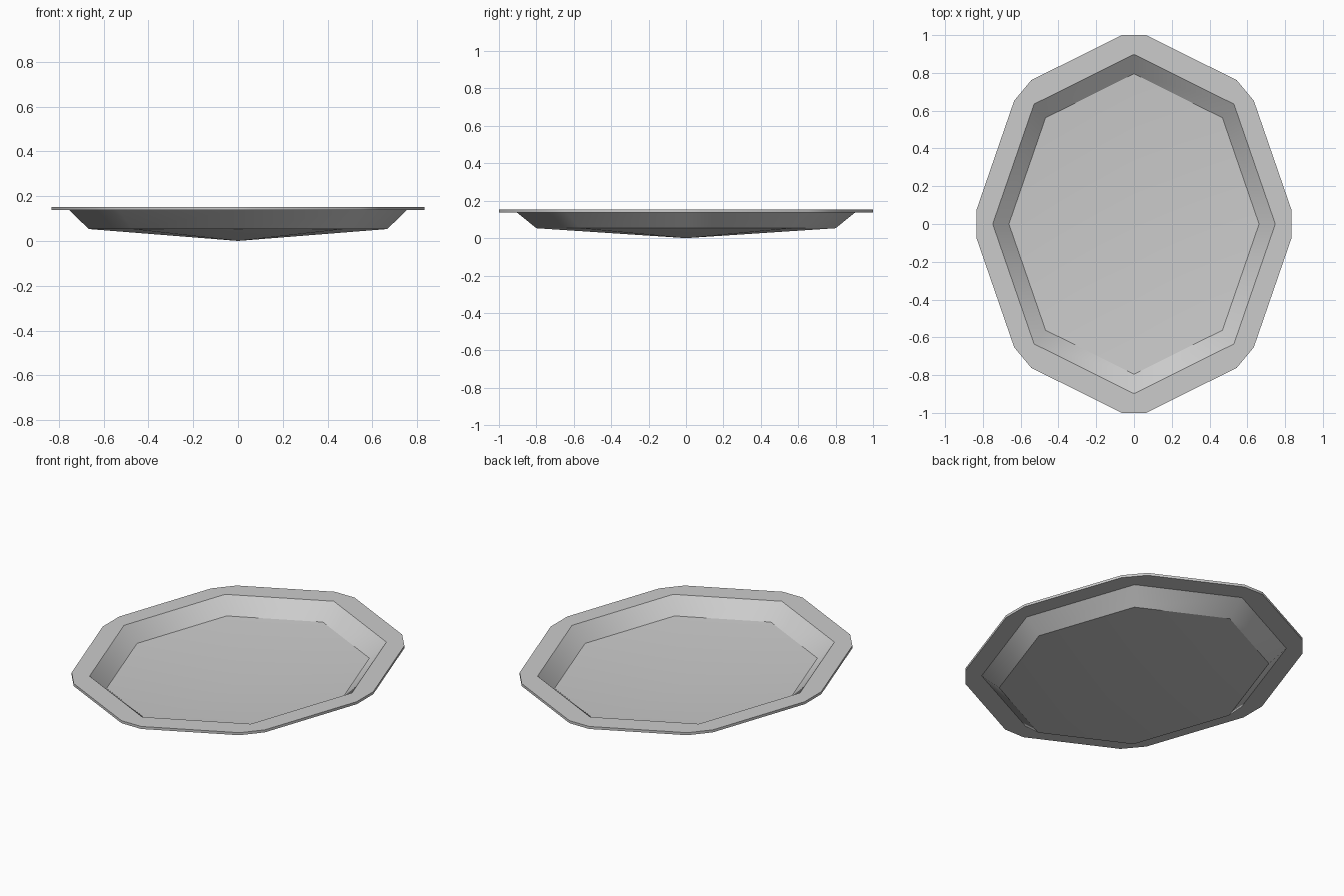
import bpy, bmesh
from math import radians, sin, cos

if "Cube" in bpy.data.objects:
    bpy.data.objects.remove(bpy.data.objects["Cube"])

WIDTH = 0.833          # x squash of the oval dish
SIDES = 8

# closed shell profile: radius, height, half-angle of the corner chamfer (degrees)
PROFILE = [
    (0.800, 0.053, 0.0),   # underside floor edge
    (0.904, 0.137, 0.0),   # outer wall top
    (1.003, 0.137, 4.4),   # rim underside
    (1.003, 0.152, 4.4),   # rim top
    (0.898, 0.152, 0.0),   # inner wall top
    (0.795, 0.068, 0.0),   # inner floor edge
]

bm = bmesh.new()


def ring(radius, z, chamfer):
    """Eight corners, each as a pair of points (merged later when unchamfered)."""
    points = []
    for i in range(SIDES):
        for s in (-1, 1):
            a = radians(i * 360 / SIDES + s * chamfer)
            points.append(bm.verts.new((WIDTH * radius * cos(a), radius * sin(a), z)))
    return points


# walls and rim
rings = [ring(*p) for p in PROFILE]
n = SIDES * 2
for lower, upper in zip(rings, rings[1:]):
    for i in range(n):
        j = (i + 1) % n
        bm.faces.new((lower[i], lower[j], upper[j], upper[i]))

# shallow conical floor, under and upper side
for loop, z in ((rings[0], 0.0), (rings[-1], 0.015)):
    centre = bm.verts.new((0, 0, z))
    for i in range(n):
        bm.faces.new((loop[i], loop[(i + 1) % n], centre))

bmesh.ops.remove_doubles(bm, verts=bm.verts, dist=0.0005)
bmesh.ops.recalc_face_normals(bm, faces=bm.faces)

# smooth around the dish, crisp along each profile corner
for f in bm.faces:
    f.smooth = True
for e in bm.edges:
    a, b = e.verts
    same_ring = abs(a.co.z - b.co.z) < 1e-5 and \
        abs((a.co.x / WIDTH) ** 2 + a.co.y ** 2 - (b.co.x / WIDTH) ** 2 - b.co.y ** 2) < 1e-3
    e.smooth = not same_ring

mesh = bpy.data.meshes.new("oval_dish")
bm.to_mesh(mesh)
bm.free()
bpy.context.collection.objects.link(bpy.data.objects.new("oval_dish", mesh))
